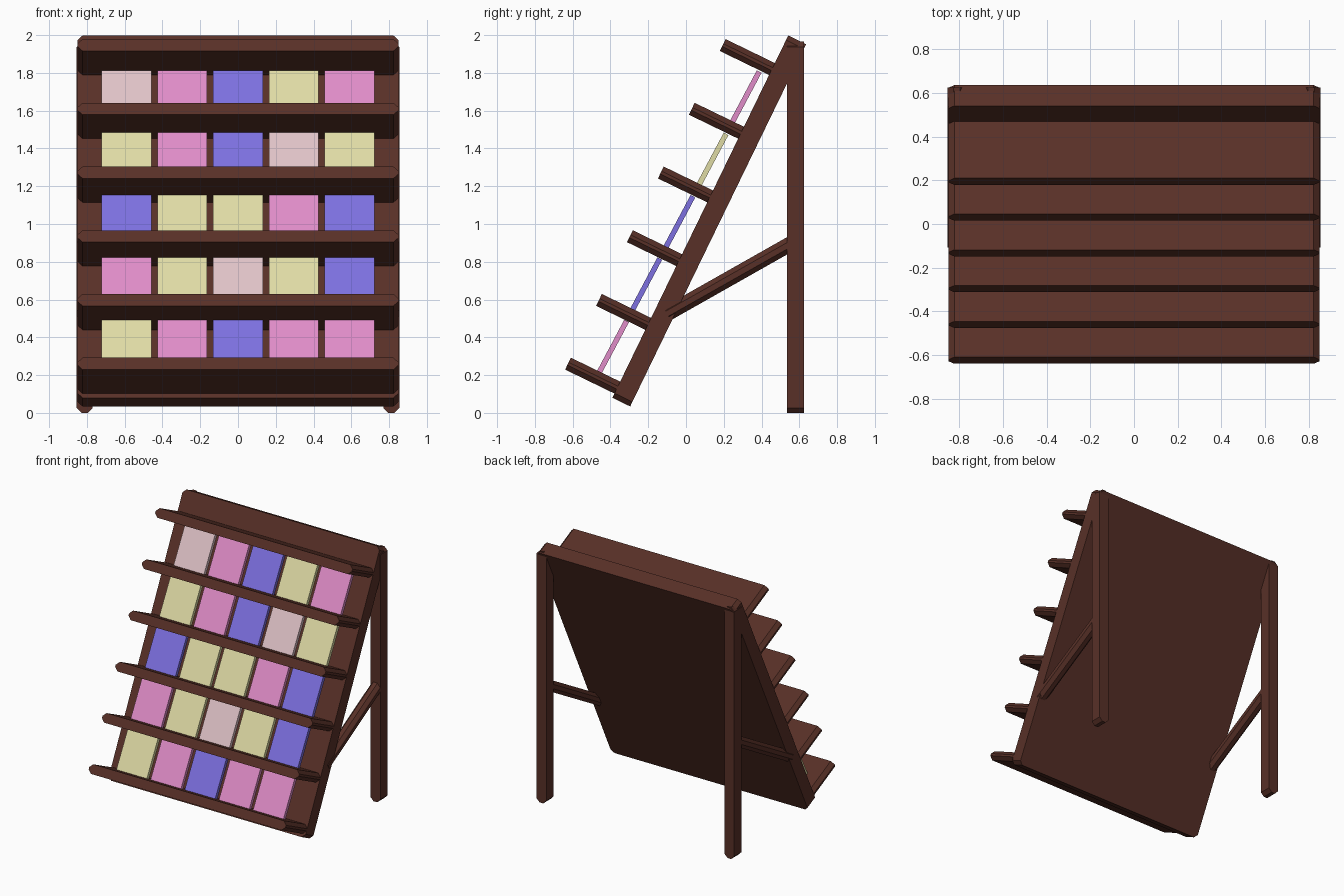
import bpy, bmesh, math
from mathutils import Matrix, Vector

if "Cube" in bpy.data.objects:
    bpy.data.objects.remove(bpy.data.objects["Cube"])


def material(name, rgb):
    lin = [((c / 255 + 0.055) / 1.055) ** 2.4 for c in rgb]
    m = bpy.data.materials.new(name)
    m.diffuse_color = (*lin, 1)
    m.use_nodes = True
    m.node_tree.nodes["Principled BSDF"].inputs["Base Color"].default_value = m.diffuse_color
    return m


WOOD = material("dark wood", (88, 48, 39))
COLORS = {
    "P": material("pink", (224, 140, 200)),
    "Y": material("pale yellow", (223, 219, 165)),
    "B": material("violet blue", (125, 112, 224)),
    "R": material("dusty rose", (223, 194, 199)),
}


def beam(name, x, yz, size, angle, mat, chamfer=0.0):
    """Bar with a chamfered x-z outline, extruded along local y, tilted about x."""
    hx, hy, hz = (s / 2 for s in size)
    c = chamfer
    if c:
        outline = [(hx - c, -hz), (hx, c - hz), (hx, hz - c), (hx - c, hz),
                   (c - hx, hz), (-hx, hz - c), (-hx, c - hz), (c - hx, -hz)]
    else:
        outline = [(hx, -hz), (hx, hz), (-hx, hz), (-hx, -hz)]
    bm = bmesh.new()
    face = bm.faces.new([bm.verts.new((px, -hy, pz)) for px, pz in outline])
    ext = bmesh.ops.extrude_face_region(bm, geom=[face])
    verts = [g for g in ext["geom"] if isinstance(g, bmesh.types.BMVert)]
    bmesh.ops.translate(bm, verts=verts, vec=(0, 2 * hy, 0))
    bmesh.ops.recalc_face_normals(bm, faces=bm.faces[:])
    bm.transform(Matrix.Translation(Vector((x, *yz))) @ Matrix.Rotation(angle, 4, "X"))
    me = bpy.data.meshes.new(name)
    bm.to_mesh(me)
    bm.free()
    me.materials.append(mat)
    ob = bpy.data.objects.new(name, me)
    bpy.context.collection.objects.link(ob)
    return ob


TILT = math.radians(25.9)
SN, CS = math.sin(TILT), math.cos(TILT)


def on_board(s, d):
    """y, z at distance s up the board and d out from its front face."""
    return (-0.39 + SN * s - CS * d, 0.08 + CS * s + SN * d)


# Leaning back board
beam("back_board", 0, on_board(1.066, -0.0525), (1.70, 0.105, 2.132), -TILT, WOOD, 0.027)

# Six shelves square to the board
for i in range(6):
    beam(f"shelf_{i + 1}", 0, on_board(0.06 + 0.375 * i, 0.14),
         (1.70, 0.30, 0.07), -TILT, WOOD, 0.027)

# Rear legs and diagonal braces
for side, x in (("left", -0.8115), ("right", 0.8115)):
    beam(f"rear_leg_{side}", x, (0.58, 0.9825), (0.085, 0.09, 1.965), 0, WOOD, 0.027)
    beam(f"brace_{side}", x, (0.24, 0.7175), (0.085, 0.78, 0.08),
         math.radians(29.5), WOOD, 0.025)

# Coloured cards standing on the shelves, bottom row first
ROWS = ["YPBPP", "PYRYB", "BYYPB", "YPBRY", "RPBYP"]
LEAN = math.radians(28)
for r, row in enumerate(ROWS):
    t = 0.152 + 0.374 * r
    centre = (-0.46 + math.sin(LEAN) * t, 0.213 + math.cos(LEAN) * t)
    for c, key in enumerate(row):
        beam(f"card_{r + 1}_{c + 1}", (c - 2) * 0.295, centre,
             (0.263, 0.028, 0.315), -LEAN, COLORS[key])
